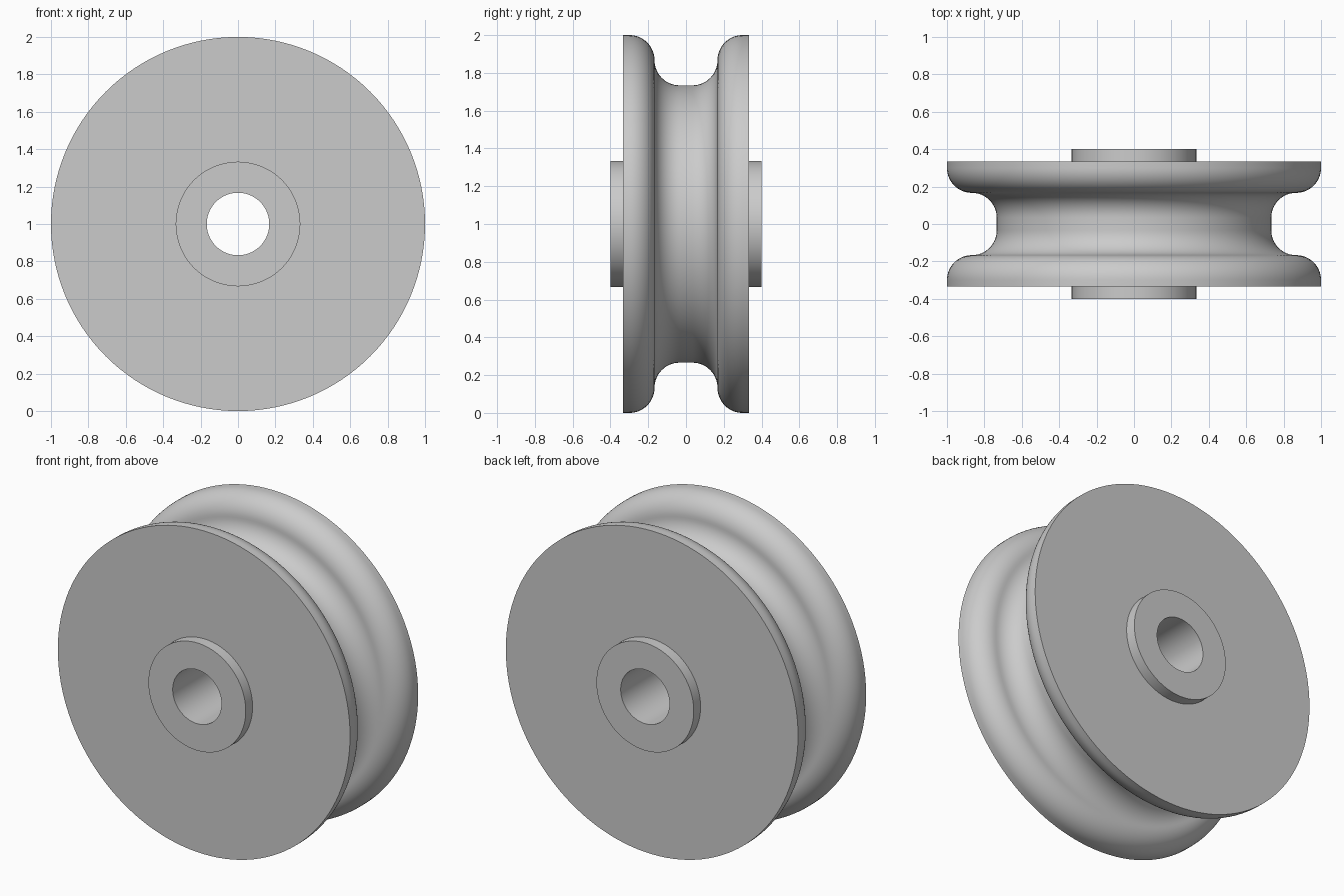
import bpy, bmesh
from math import sin, cos, pi, radians
from mathutils import Matrix, Vector

if "Cube" in bpy.data.objects:
    bpy.data.objects.remove(bpy.data.objects["Cube"], do_unlink=True)

BORE, HUB, RIM = 0.167, 0.333, 1.0      # radii
HUB_HALF, RIM_HALF = 0.4, 0.333         # half widths
FILLET = 0.133                          # groove and rim rounding
SEGMENTS, ARC_STEPS = 128, 14

grey = bpy.data.materials.new("plain grey")
grey.use_nodes = True
colour = (0.6, 0.6, 0.6, 1)
grey.diffuse_color = colour
grey.node_tree.nodes["Principled BSDF"].inputs["Base Color"].default_value = colour


def arc(cy, cr, start, end):
    """Quarter arc as (y, radius) points."""
    angles = [radians(start + (end - start) * i / ARC_STEPS) for i in range(ARC_STEPS + 1)]
    return [(cy + FILLET * cos(a), cr + FILLET * sin(a)) for a in angles]


# Half section: bore, hub boss, flat side, rounded rim, concave groove
mid = RIM - FILLET
half = [(HUB_HALF, BORE), (HUB_HALF, HUB), (RIM_HALF, HUB), (RIM_HALF, RIM)]
half += arc(RIM_HALF / 2 + FILLET, mid, 90, 180)
half += arc(RIM_HALF / 2 - FILLET, mid, 0, -90)[1:]
section = half + [(-y, r) for y, r in reversed(half)]

# Pulley wheel: revolve the closed section about the y axis
bm = bmesh.new()
rings = []
for s in range(SEGMENTS):
    a = 2 * pi * s / SEGMENTS
    rings.append([bm.verts.new((r * cos(a), y, r * sin(a) + RIM)) for y, r in section])
n = len(section)
for s in range(SEGMENTS):
    here, there = rings[s], rings[(s + 1) % SEGMENTS]
    for i in range(n):
        j = (i + 1) % n
        bm.faces.new((here[i], here[j], there[j], there[i]))
bmesh.ops.recalc_face_normals(bm, faces=bm.faces)

mesh = bpy.data.meshes.new("pulley_wheel")
bm.to_mesh(mesh)
bm.free()
mesh.materials.append(grey)
wheel = bpy.data.objects.new("pulley_wheel", mesh)
bpy.context.collection.objects.link(wheel)

# Smooth curves, keeping the boss, bore and side edges crisp
bpy.ops.object.select_all(action="DESELECT")
wheel.select_set(True)
bpy.context.view_layer.objects.active = wheel
bpy.ops.object.shade_smooth_by_angle(angle=radians(30))
